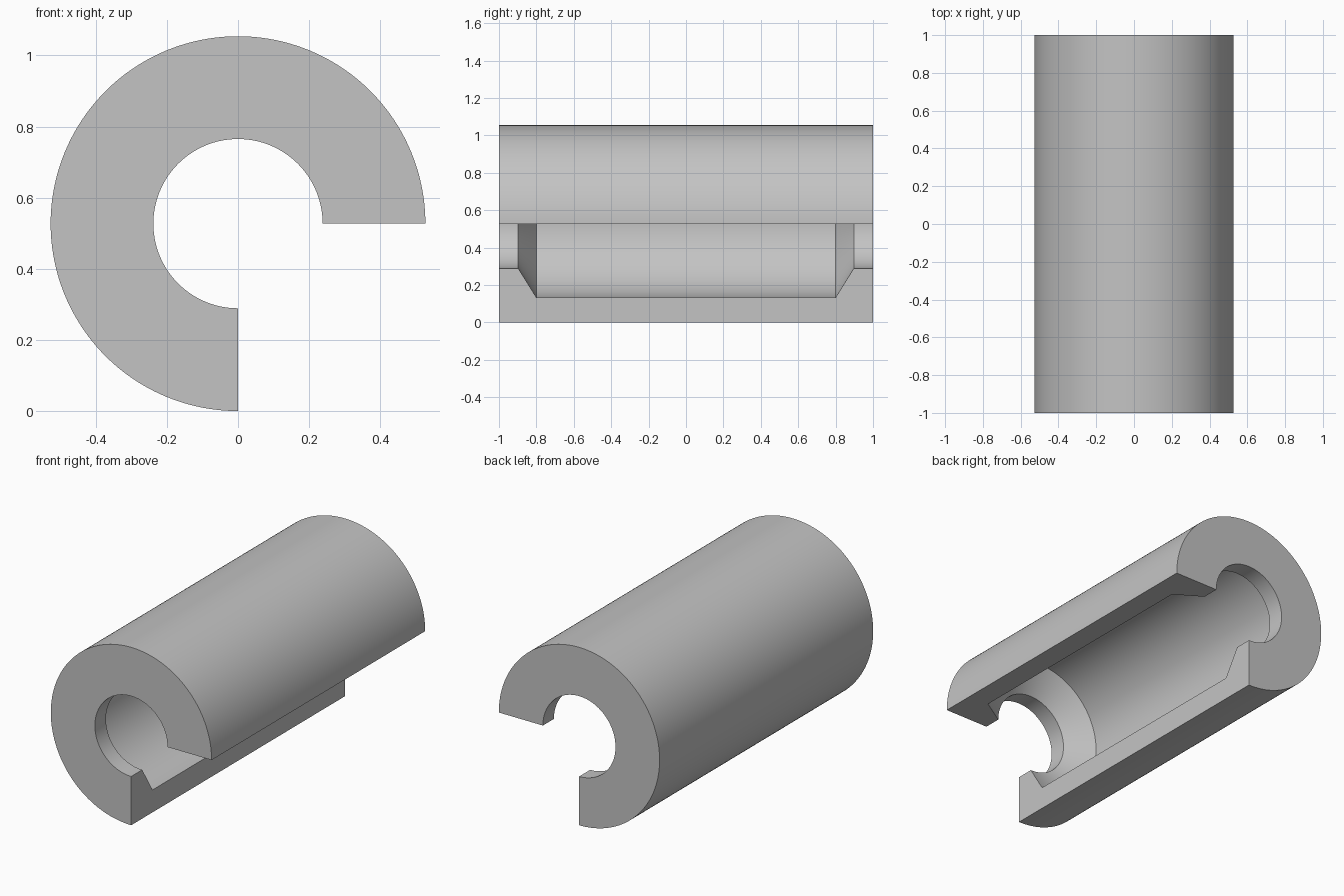
import bpy, bmesh
from math import cos, sin, radians

cube = bpy.data.objects.get("Cube")
if cube:
    bpy.data.objects.remove(cube, do_unlink=True)

OUTER, BORE, CAVITY = 0.527, 0.238, 0.394
SEGMENTS, SWEEP = 144, radians(270)

# Plain grey material
grey = bpy.data.materials.new("plain_grey")
grey.use_nodes = True
colour = (0.55, 0.55, 0.55, 1)
grey.diffuse_color = colour
grey.node_tree.nodes["Principled BSDF"].inputs["Base Color"].default_value = colour

# Wall section as (radius, y): narrow end bores, tapered steps, wide cavity
half = [(CAVITY, 0.8), (BORE, 0.897), (BORE, 1), (OUTER, 1)]
section = half + [(r, -y) for r, y in reversed(half)]

# Sweep the section three quarters of a turn around the y axis
bm = bmesh.new()
rings = []
for i in range(SEGMENTS + 1):
    a = SWEEP * i / SEGMENTS
    rings.append([bm.verts.new((r * cos(a), y, OUTER + r * sin(a))) for r, y in section])
count = len(section)
for a, b in zip(rings, rings[1:]):
    for j in range(count):
        k = (j + 1) % count
        bm.faces.new((a[j], a[k], b[k], b[j]))

# Flat faces of the open quarter
bm.faces.new(rings[0])
bm.faces.new(rings[-1])
bmesh.ops.recalc_face_normals(bm, faces=bm.faces)

mesh = bpy.data.meshes.new("cutaway_sleeve")
bm.to_mesh(mesh)
bm.free()
mesh.materials.append(grey)
sleeve = bpy.data.objects.new("cutaway_sleeve", mesh)
bpy.context.collection.objects.link(sleeve)

# Smooth curved walls, crisp edges
bpy.ops.object.select_all(action="DESELECT")
sleeve.select_set(True)
bpy.context.view_layer.objects.active = sleeve
bpy.ops.object.shade_smooth_by_angle(angle=radians(25))
